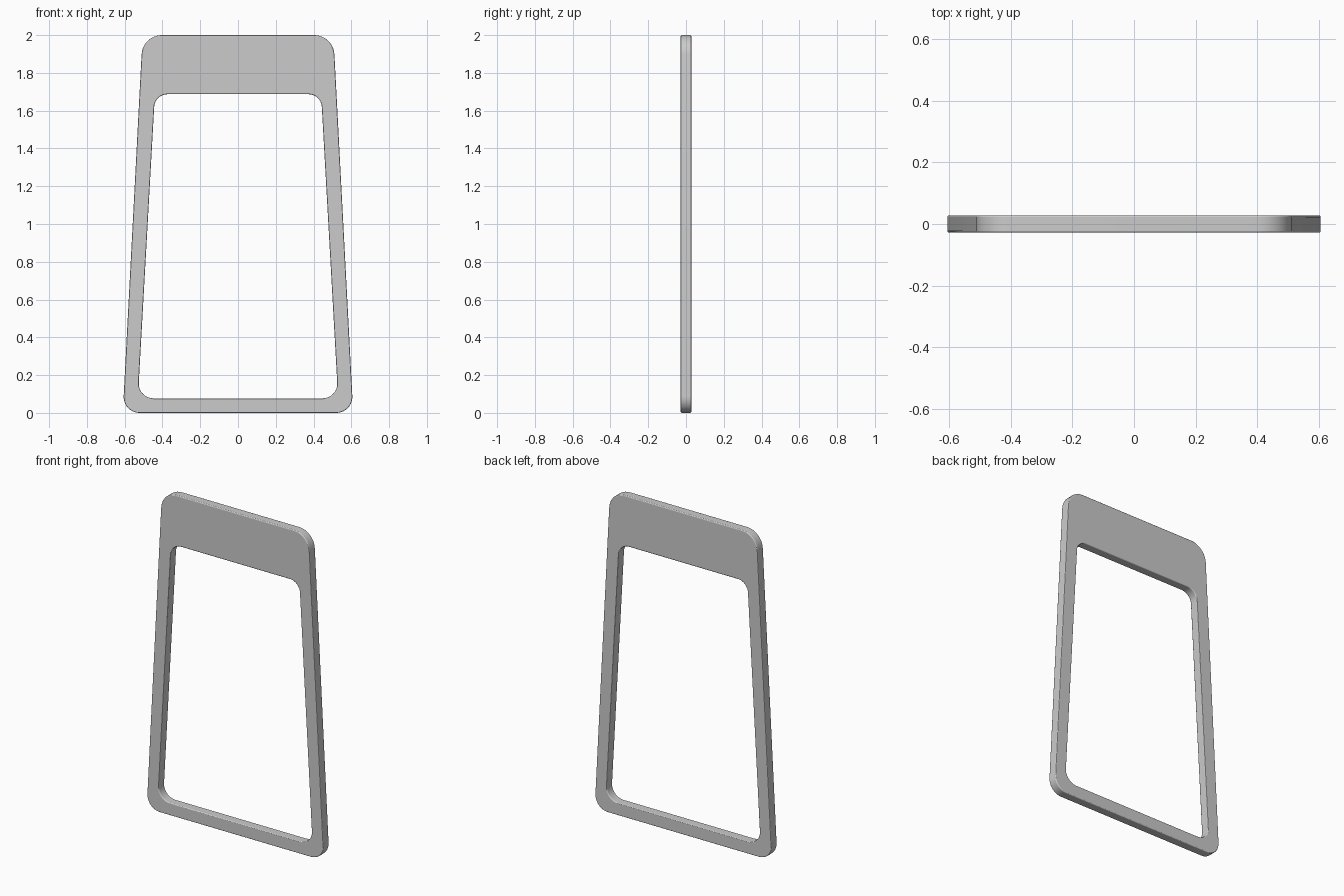
import bpy, bmesh, math
from mathutils import Vector

if "Cube" in bpy.data.objects:
    bpy.data.objects.remove(bpy.data.objects["Cube"])

HALF_DEPTH = 0.028
SEGS = 10


def rounded_trapezoid(half_bottom, half_top, z0, z1, r_bottom, r_top):
    """Rounded symmetric outline in x/z, counter-clockwise seen from the front."""
    corners = [Vector(c) for c in ((half_bottom, z0), (half_top, z1),
                                   (-half_top, z1), (-half_bottom, z0))]
    radii = (r_bottom, r_top, r_top, r_bottom)
    pts = []
    for i, c in enumerate(corners):
        to_prev = (corners[i - 1] - c).normalized()
        to_next = (corners[(i + 1) % 4] - c).normalized()
        half = to_prev.angle(to_next) / 2
        r = radii[i]
        centre = c + (to_prev + to_next).normalized() * r / math.sin(half)
        start = c + to_prev * r / math.tan(half) - centre
        sweep = math.pi - 2 * half
        a0 = math.atan2(start.y, start.x)
        for k in range(SEGS + 1):
            a = a0 + sweep * k / SEGS
            pts.append((centre.x + r * math.cos(a), centre.y + r * math.sin(a)))
    return pts


# Outer edge and window opening
outer = rounded_trapezoid(0.610, 0.505, 0.0, 2.0, 0.085, 0.108)
inner = rounded_trapezoid(0.530, 0.440, 0.077, 1.687, 0.078, 0.070)

# Frame plate: four rings joined by quads
bm = bmesh.new()
rings = [[bm.verts.new((x, y, z)) for x, z in outline]
         for outline, y in ((outer, -HALF_DEPTH), (outer, HALF_DEPTH),
                            (inner, HALF_DEPTH), (inner, -HALF_DEPTH))]
n = len(outer)
for j in range(4):
    a, b = rings[j], rings[(j + 1) % 4]
    for i in range(n):
        k = (i + 1) % n
        bm.faces.new((a[i], a[k], b[k], b[i]))
bmesh.ops.recalc_face_normals(bm, faces=bm.faces)

mesh = bpy.data.meshes.new("frame")
bm.to_mesh(mesh)
bm.free()
frame = bpy.data.objects.new("frame", mesh)
bpy.context.collection.objects.link(frame)
bpy.context.view_layer.objects.active = frame
frame.select_set(True)
bpy.ops.object.shade_smooth_by_angle(angle=math.radians(35))

# Softened edges
bevel = frame.modifiers.new("soft_edges", 'BEVEL')
bevel.width = 0.006
bevel.segments = 3
bevel.limit_method = 'ANGLE'
bevel.angle_limit = math.radians(50)
bevel.harden_normals = True
